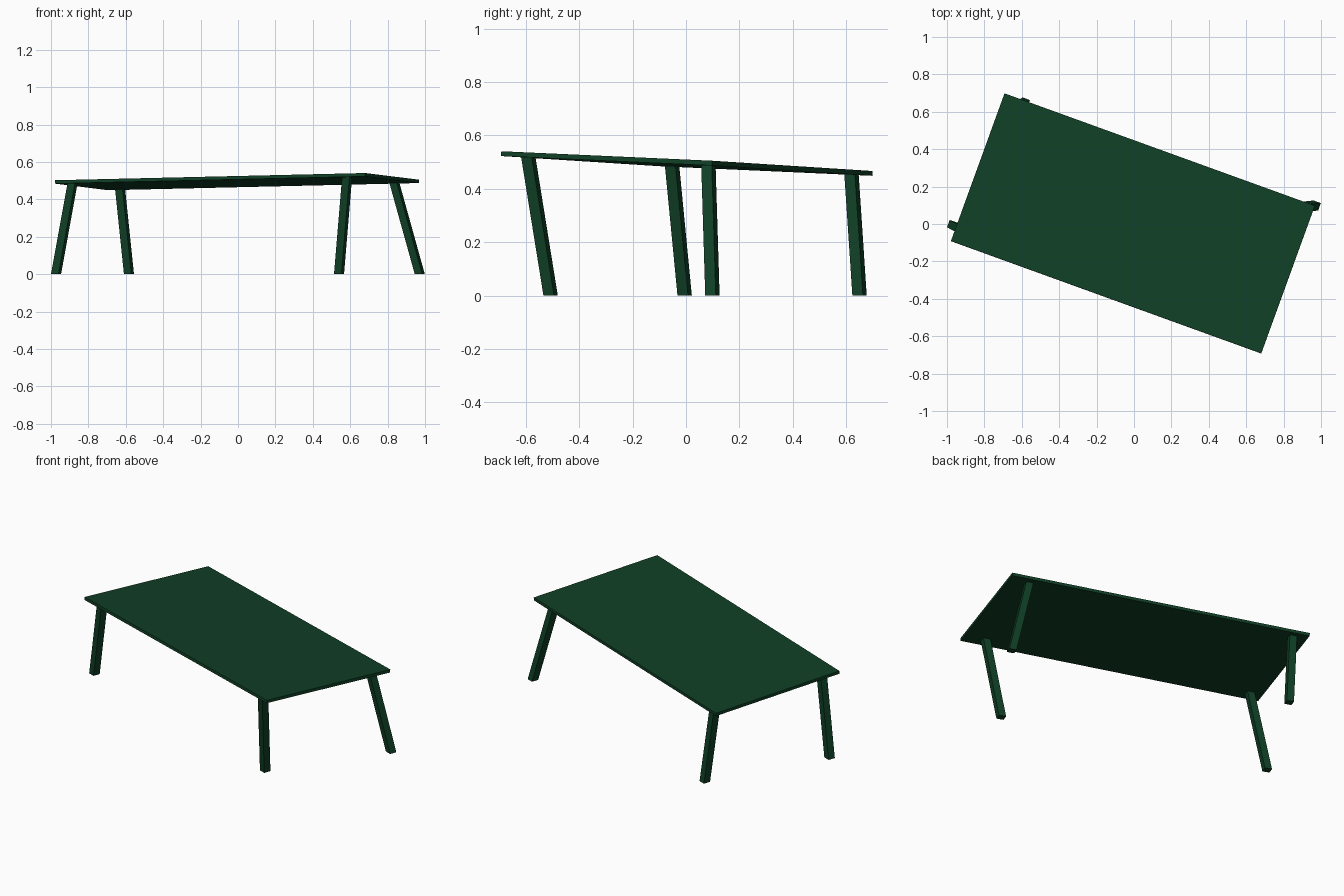
import bpy, bmesh
from math import radians
from mathutils import Matrix, Vector, Euler

cube = bpy.data.objects.get("Cube")
if cube:
    bpy.data.objects.remove(cube, do_unlink=True)

# Single dark green paint
green = bpy.data.materials.new("dark_green_paint")
colour = (0.005, 0.051, 0.019, 1)
green.diffuse_color = colour
green.use_nodes = True
green.node_tree.nodes["Principled BSDF"].inputs["Base Color"].default_value = colour

TURN = radians(-19.9)
THICK = 0.018
LEG = 0.042


def add_part(name, bm):
    bmesh.ops.recalc_face_normals(bm, faces=bm.faces)
    mesh = bpy.data.meshes.new(name)
    bm.to_mesh(mesh)
    bm.free()
    mesh.materials.append(green)
    obj = bpy.data.objects.new(name, mesh)
    bpy.context.collection.objects.link(obj)
    return obj


# Tabletop: thin slab, turned and slightly tilted
centre = Vector((-0.006, 0.003, 0.495))
tilt = Matrix.Rotation(TURN, 4, 'Z') @ Euler((-0.0422, -0.0218, 0)).to_matrix().to_4x4()
place = Matrix.Translation(centre) @ tilt
bm = bmesh.new()
bmesh.ops.create_cube(bm, size=1)
bmesh.ops.scale(bm, vec=(1.765, 0.841, THICK), verts=bm.verts)
bmesh.ops.transform(bm, matrix=place, verts=bm.verts)
add_part("tabletop", bm)
normal = tilt.to_3x3() @ Vector((0, 0, 1))


# Splayed square leg: level foot, upper end cut along the slab's middle plane
def add_leg(name, foot, head):
    foot, head = Vector(foot), Vector(head)
    axis = head - foot
    spin = Matrix.Rotation(TURN, 3, 'Z')
    bm = bmesh.new()
    bmesh.ops.create_cube(bm, size=1)
    for v in bm.verts:
        base = foot + spin @ Vector((v.co.x * LEG, v.co.y * LEG, 0))
        reach = (centre - base).dot(normal) / axis.dot(normal)
        v.co = base + axis * reach if v.co.z > 0 else base
    add_part(name, bm)


add_leg("front_right_leg", (-0.973, -0.005, 0), (-0.885, -0.052, 0.485))
add_leg("back_right_leg", (-0.583, 0.65, 0), (-0.63, 0.62, 0.452))
add_leg("front_left_leg", (0.54, -0.507, 0), (0.583, -0.59, 0.515))
add_leg("back_left_leg", (0.972, 0.099, 0), (0.837, 0.084, 0.485))
